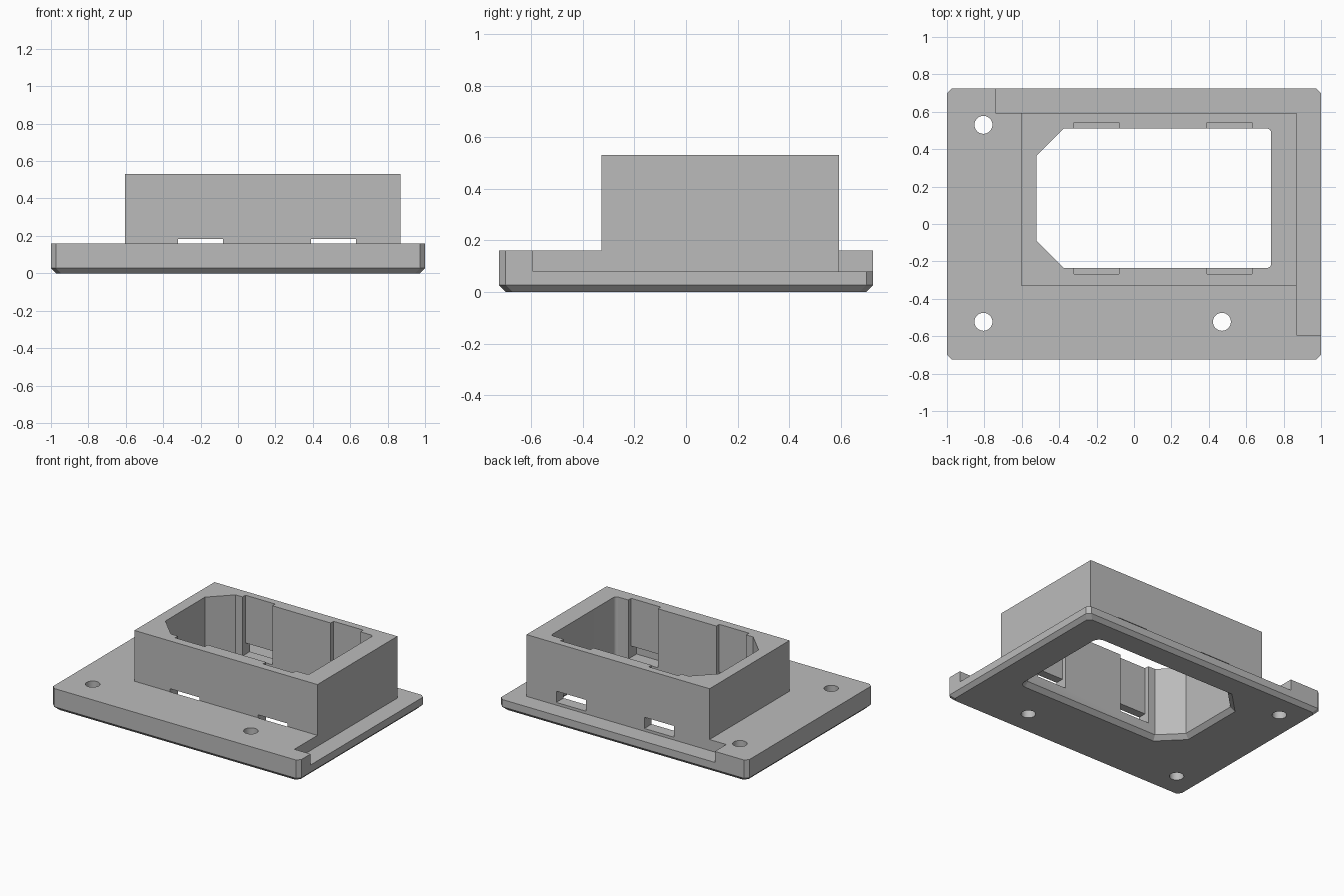
import bpy, bmesh, math

old = bpy.data.objects.get("Cube")
if old:
    bpy.data.objects.remove(old, do_unlink=True)

grey = bpy.data.materials.new("mid_grey")
grey.use_nodes = True
grey.diffuse_color = (0.5, 0.5, 0.5, 1)
grey.node_tree.nodes["Principled BSDF"].inputs["Base Color"].default_value = (0.5, 0.5, 0.5, 1)


def loft(name, layers):
    """Closed solid through a stack of (z, outline) layers."""
    bm = bmesh.new()
    rings = [[bm.verts.new((x, y, z)) for x, y in pts] for z, pts in layers]
    for low, high in zip(rings, rings[1:]):
        for i in range(len(low)):
            j = (i + 1) % len(low)
            bm.faces.new((low[i], low[j], high[j], high[i]))
    bm.faces.new(rings[0][::-1])
    bm.faces.new(rings[-1])
    bmesh.ops.recalc_face_normals(bm, faces=bm.faces[:])
    mesh = bpy.data.meshes.new(name)
    bm.to_mesh(mesh)
    bm.free()
    mesh.materials.append(grey)
    ob = bpy.data.objects.new(name, mesh)
    bpy.context.collection.objects.link(ob)
    return ob


def box(name, x0, x1, y0, y1, z0, z1):
    pts = [(x0, y0), (x1, y0), (x1, y1), (x0, y1)]
    return loft(name, [(z0, pts), (z1, pts)])


def combine(target, tool, operation):
    mod = target.modifiers.new(tool.name, 'BOOLEAN')
    mod.operation = operation
    mod.solver = 'EXACT'
    mod.object = tool
    bpy.ops.object.select_all(action='DESELECT')
    bpy.context.view_layer.objects.active = target
    target.select_set(True)
    bpy.ops.object.modifier_apply(modifier=mod.name)
    bpy.data.objects.remove(tool, do_unlink=True)


def plate_outline(inset):
    w, d, c = 1 - inset, 0.725 - inset, 0.026
    return [(-w + c, -d), (w - c, -d), (w, -d + c), (w, d - c),
            (w - c, d), (-w + c, d), (-w, d - c), (-w, -d + c)]


def opening_outline(grow):
    """Two rounded corners on the left, two cut corners on the right."""
    x0, x1, y0, y1 = -0.522 - grow, 0.733 + grow, -0.235 - grow, 0.51 + grow
    c, r = 0.145 + 0.586 * grow, 0.022 + grow
    pts = [(x0, y1 - c), (x0, y0 + c), (x0 + c, y0)]
    for cy, start in ((y0 + r, -90), (y1 - r, 0)):
        for k in range(7):
            a = math.radians(start + 15 * k)
            pts.append((x1 - r + r * math.cos(a), cy + r * math.sin(a)))
    return pts + [(x0 + c, y1)]


# Base plate with a bevelled underside and a stepped edge
panel = loft("housing_panel", [(0, plate_outline(0.027)), (0.027, plate_outline(0)),
                               (0.16, plate_outline(0))])
combine(panel, box("left_step", 0.87, 1.2, -0.593, 1, 0.08, 0.3), 'DIFFERENCE')
combine(panel, box("back_step", -0.74, 1.1, 0.593, 0.9, 0.08, 0.3), 'DIFFERENCE')

# Raised rectangular housing
combine(panel, box("housing", -0.605, 0.87, -0.328, 0.593, 0.05, 0.53), 'UNION')

# Through opening, flared at the underside
combine(panel, loft("opening", [(-0.02, opening_outline(0.05)), (0.03, opening_outline(0)),
                                (0.7, opening_outline(0))]), 'DIFFERENCE')

# Clip grooves inside the long walls, with a window at the foot of each
for x0, x1 in ((-0.32, -0.08), (0.39, 0.63)):
    combine(panel, box("groove", x0, x1, -0.268, 0.543, 0.1, 0.7), 'DIFFERENCE')
    combine(panel, box("window", x0, x1, -0.33, 0.65, 0.1, 0.182), 'DIFFERENCE')

# Screw holes
for x, y in ((-0.805, 0.53), (-0.805, -0.523), (0.47, -0.523)):
    ring = [(x + 0.048 * math.cos(k * math.tau / 32), y + 0.048 * math.sin(k * math.tau / 32))
            for k in range(32)]
    combine(panel, loft("screw_hole", [(-0.1, ring), (0.3, ring)]), 'DIFFERENCE')

bpy.ops.object.shade_smooth_by_angle(angle=math.radians(25))
